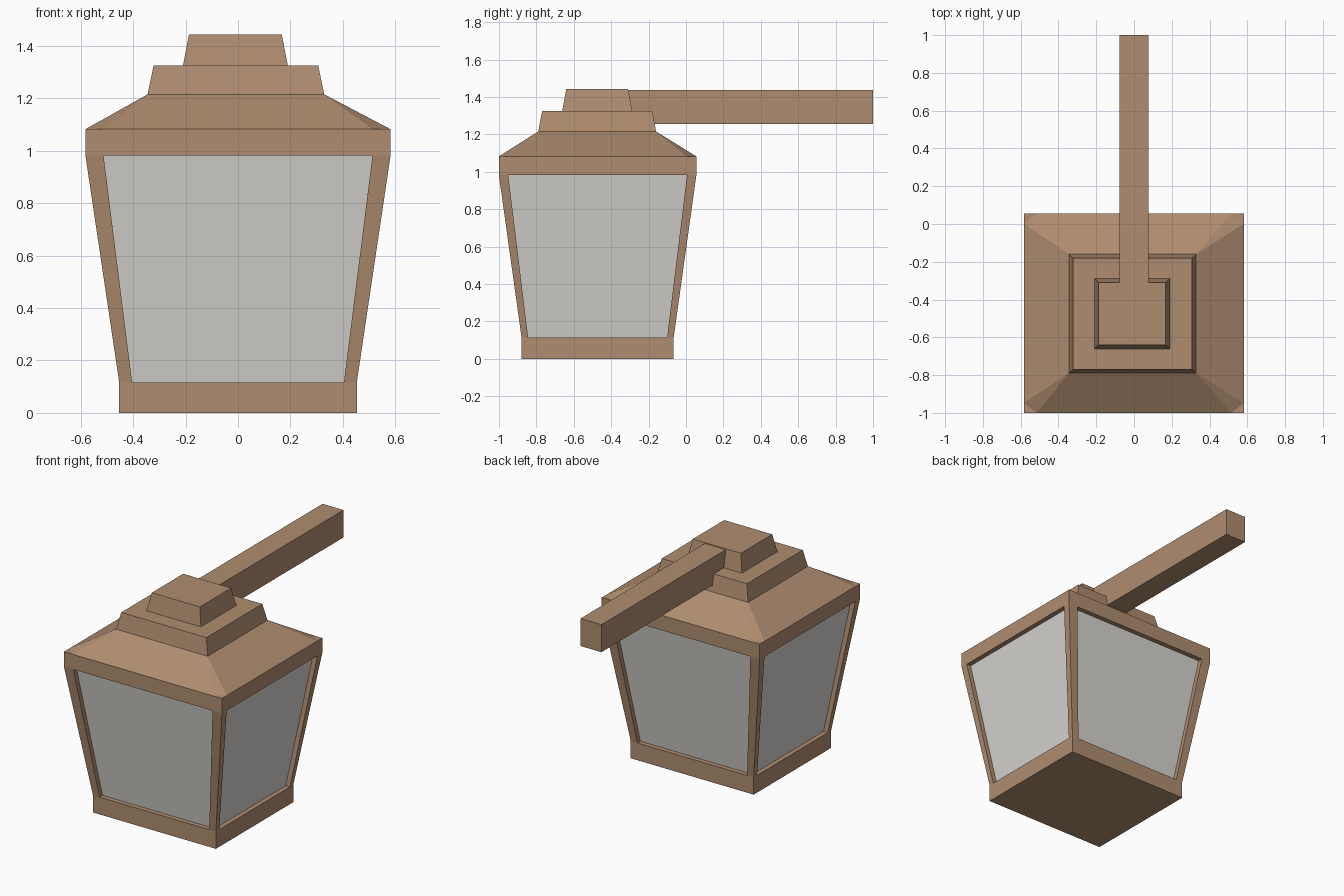
import bpy
import bmesh

if "Cube" in bpy.data.objects:
    bpy.data.objects.remove(bpy.data.objects["Cube"])


def material(name, rgb):
    m = bpy.data.materials.new(name)
    m.diffuse_color = (*rgb, 1.0)
    m.use_nodes = True
    m.node_tree.nodes["Principled BSDF"].inputs["Base Color"].default_value = m.diffuse_color
    return m


FRAME = material("brown_frame", (0.43, 0.265, 0.162))
GLASS = material("pale_grey_glass", (0.68, 0.665, 0.635))
CY = -0.4725  # lantern centre in y


def build(name, points, mat):
    """Convex solid around the given points."""
    bm = bmesh.new()
    for p in points:
        bm.verts.new(p)
    bmesh.ops.convex_hull(bm, input=bm.verts)
    bmesh.ops.dissolve_limit(bm, angle_limit=0.002, verts=bm.verts, edges=bm.edges)
    bmesh.ops.recalc_face_normals(bm, faces=bm.faces)
    me = bpy.data.meshes.new(name)
    bm.to_mesh(me)
    bm.free()
    me.materials.append(mat)
    ob = bpy.data.objects.new(name, me)
    bpy.context.collection.objects.link(ob)
    return ob


def rect(x0, x1, y0, y1, z):
    return [(x, y, z) for x in (x0, x1) for y in (y0, y1)]


def ring(hx, hy, z, cx=0.0, cy=CY):
    return rect(cx - hx, cx + hx, cy - hy, cy + hy, z)


# Base block and upper collar
Z0, Z1 = 0.115, 0.982
build("base", ring(0.453, 0.407, 0) + ring(0.453, 0.407, Z0), FRAME)
build("collar", ring(0.582, 0.528, Z1) + ring(0.582, 0.528, 1.082), FRAME)

# Tapered glass body, set back behind the posts
build("glass_body", ring(0.422, 0.376, Z0) + ring(0.55, 0.496, Z1), GLASS)

# Four leaning corner posts
for sx, side in ((-1, "left"), (1, "right")):
    for sy, end in ((-1, "front"), (1, "back")):
        pts = []
        for hx, hy, wx, wy, z in ((0.453, 0.407, 0.049, 0.035, Z0),
                                  (0.582, 0.528, 0.069, 0.05, Z1)):
            pts += rect(sx * hx, sx * (hx - wx),
                        CY + sy * hy, CY + sy * (hy - wy), z)
        build(f"{end}_{side}_post", pts, FRAME)

# Roof with clipped lower corners
eaves = []
for sx in (-1, 1):
    for sy in (-1, 1):
        eaves += [(sx * 0.515, CY + sy * 0.528, 1.082),
                  (sx * 0.582, CY + sy * 0.475, 1.082)]
build("roof", eaves + ring(0.337, 0.315, 1.215, -0.008, -0.475), FRAME)

# Stepped cap
build("lower_cap", ring(0.337, 0.315, 1.215, -0.008, -0.475)
      + ring(0.314, 0.294, 1.325, -0.008, -0.475), FRAME)
build("upper_cap", ring(0.2, 0.187, 1.325, -0.01, -0.475)
      + ring(0.177, 0.165, 1.443, -0.01, -0.475), FRAME)

# Wall arm
build("wall_arm", rect(-0.077, 0.077, -0.36, 1.0, 1.255)
      + rect(-0.077, 0.077, -0.36, 1.0, 1.438), FRAME)
